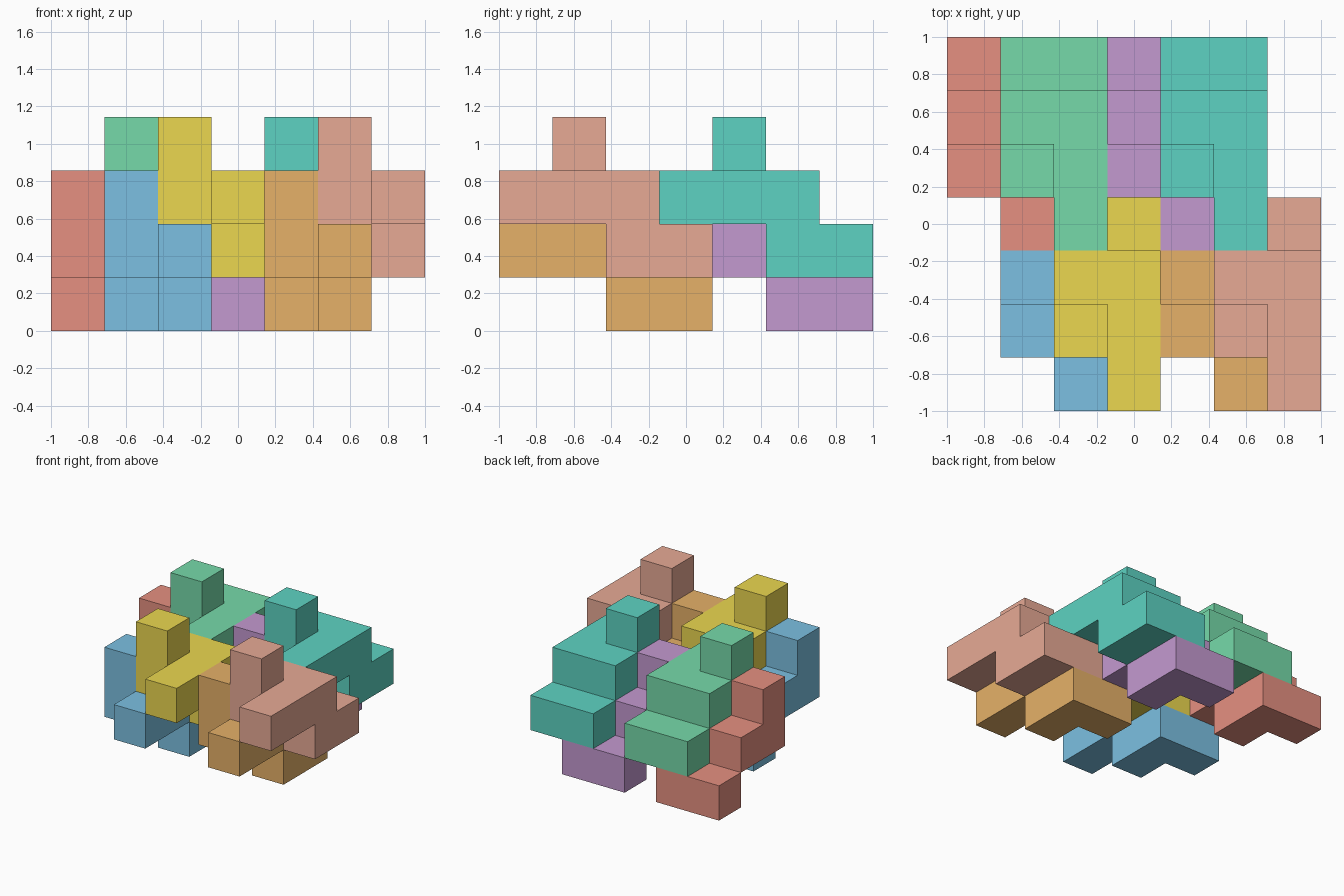
import bpy
import bmesh
from mathutils import Vector

if "Cube" in bpy.data.objects:
    bpy.data.objects.remove(bpy.data.objects["Cube"])

U = 2 / 7  # edge of one cube cell

# One nine-cell piece; every other piece is a shifted copy of it
CELLS = [(4, 4, 3),
         (4, 4, 2), (5, 4, 2), (4, 5, 2), (5, 5, 2), (5, 3, 2),
         (5, 5, 1), (4, 6, 1), (5, 6, 1)]

ROWS = [Vector((0, 0, 0)), Vector((1, -3, 0))]       # back row, front row
COLUMNS = [Vector((0, 0, 0)), Vector((-3, 0, 0))]    # right, left
LAYERS = [Vector((0, 0, 0)), Vector((-1, 0, -1))]    # upper, lower

# Colours by (row, column, layer)
COLOURS = {
    (0, 0, 0): ("teal", (0.11, 0.65, 0.54)),
    (0, 1, 0): ("green", (0.18, 0.70, 0.40)),
    (1, 0, 0): ("coral", (0.80, 0.40, 0.30)),
    (1, 1, 0): ("yellow", (0.83, 0.68, 0.08)),
    (0, 0, 1): ("purple", (0.55, 0.32, 0.63)),
    (0, 1, 1): ("red", (0.79, 0.28, 0.22)),
    (1, 0, 1): ("orange", (0.79, 0.44, 0.14)),
    (1, 1, 1): ("blue", (0.20, 0.53, 0.76)),
}


def add_piece(name, colour, shift):
    """Outer skin of the joined cells, with flat areas merged."""
    cells = set(CELLS)
    bm = bmesh.new()
    for cell in CELLS:
        centre = Vector(cell) + Vector((0.5, 0.5, 0.5)) + shift
        for axis in range(3):
            for sign in (-1, 1):
                n = [0, 0, 0]
                n[axis] = sign
                if tuple(c + d for c, d in zip(cell, n)) in cells:
                    continue
                n = Vector(n)
                a = Vector((0, 0, 0))
                a[(axis + 1) % 3] = 0.5
                b = n.cross(a)
                corners = (-a - b, a - b, a + b, -a + b)
                bm.faces.new([bm.verts.new((centre + n * 0.5 + k) * U - Vector((1, 1, 0)))
                              for k in corners])
    bmesh.ops.remove_doubles(bm, verts=bm.verts, dist=1e-4)
    bmesh.ops.dissolve_limit(bm, angle_limit=0.01, verts=bm.verts, edges=bm.edges)
    mesh = bpy.data.meshes.new(name)
    bm.to_mesh(mesh)
    bm.free()
    mat = bpy.data.materials.new(name)
    mat.diffuse_color = (*colour, 1)
    mat.use_nodes = True
    mat.node_tree.nodes["Principled BSDF"].inputs["Base Color"].default_value = mat.diffuse_color
    mesh.materials.append(mat)
    bpy.context.collection.objects.link(bpy.data.objects.new(name, mesh))


# Two rows, two columns and two layers of interlocking pieces
for (r, c, l), (label, colour) in COLOURS.items():
    add_piece(label + "_piece", colour, ROWS[r] + COLUMNS[c] + LAYERS[l])
